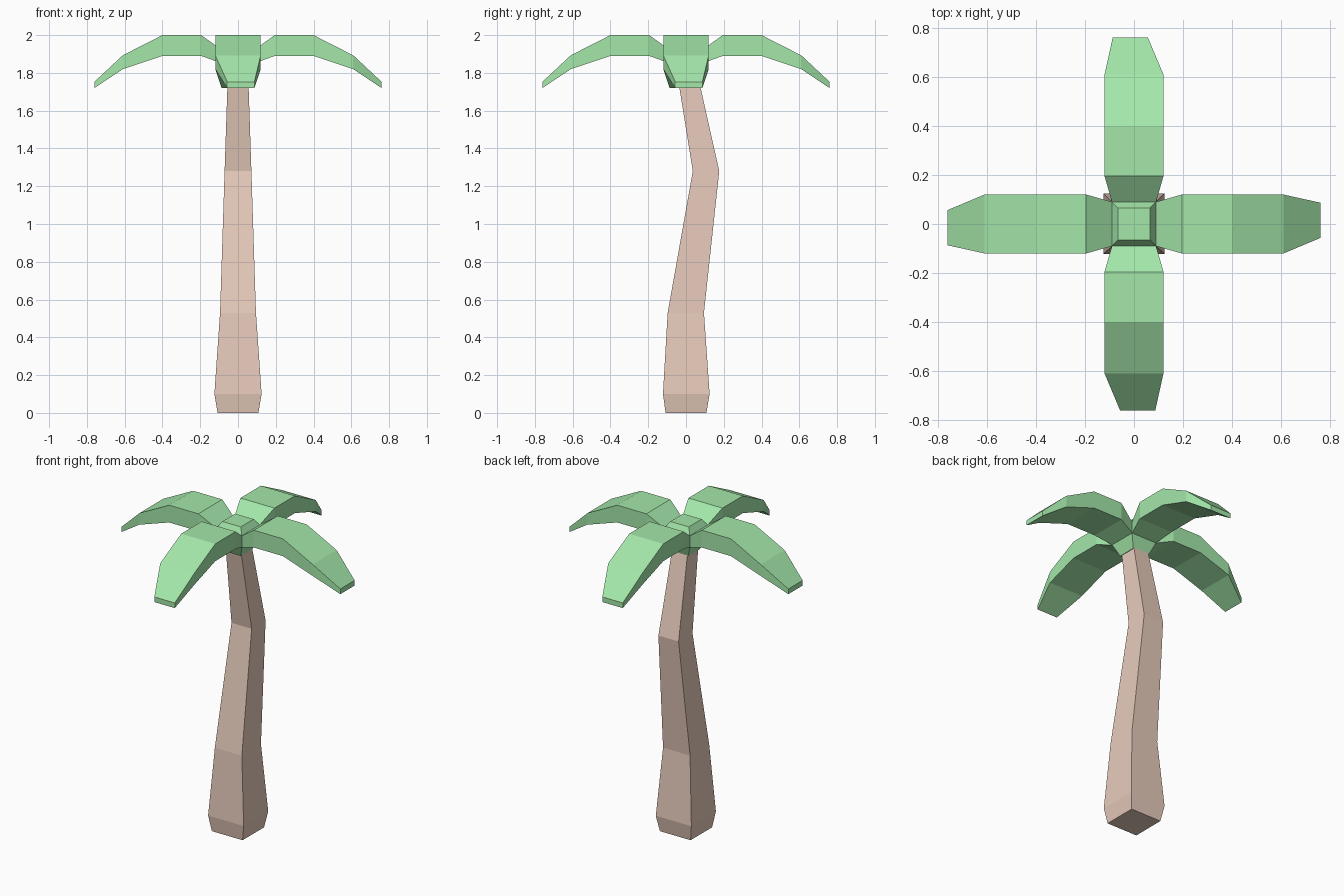
import bpy, bmesh
from math import pi
from mathutils import Matrix, Vector

if "Cube" in bpy.data.objects:
    bpy.data.objects.remove(bpy.data.objects["Cube"])


def loft(bm, rings, cap_start=True, cap_end=True):
    """Skin a series of four-sided rings."""
    vs = [[bm.verts.new(p) for p in r] for r in rings]
    for a, b in zip(vs, vs[1:]):
        for i in range(4):
            j = (i + 1) % 4
            bm.faces.new((a[i], a[j], b[j], b[i]))
    if cap_start:
        bm.faces.new(vs[0][::-1])
    if cap_end:
        bm.faces.new(vs[-1])


def level(z, hx, y0, y1):
    """Horizontal rectangle at height z."""
    return [Vector(p) for p in ((-hx, y0, z), (hx, y0, z), (hx, y1, z), (-hx, y1, z))]


def section(x, y0, y1, z0, z1):
    """Upright rectangle across a leaf at distance x."""
    return [Vector(p) for p in ((x, y0, z0), (x, y1, z0), (x, y1, z1), (x, y0, z1))]


def finish(bm, name, color):
    bmesh.ops.remove_doubles(bm, verts=bm.verts, dist=0.0005)
    bmesh.ops.recalc_face_normals(bm, faces=bm.faces)
    me = bpy.data.meshes.new(name)
    bm.to_mesh(me)
    bm.free()
    mat = bpy.data.materials.new(name)
    mat.diffuse_color = color
    mat.use_nodes = True
    mat.node_tree.nodes["Principled BSDF"].inputs["Base Color"].default_value = mat.diffuse_color
    me.materials.append(mat)
    bpy.context.collection.objects.link(bpy.data.objects.new(name, me))


# Trunk: bent, tapering square column
bm = bmesh.new()
loft(bm, [level(*r) for r in (
    (0.0, 0.108, -0.108, 0.108),
    (0.1, 0.125, -0.122, 0.125),
    (0.53, 0.095, -0.097, 0.095),
    (1.28, 0.071, 0.036, 0.176),
    (1.79, 0.054, -0.046, 0.062))])
finish(bm, "trunk", (0.80, 0.60, 0.50, 1))

# Crown: small hub with bevelled top and bottom, four drooping leaves
bm = bmesh.new()
Z0, Z1, H = 1.852, 1.925, 0.09
loft(bm, [level(1.775, 0.058, -0.055, 0.062), level(Z0, H, -H, H)], True, False)
loft(bm, [level(Z1, H, -H, H), level(1.965, 0.065, -0.065, 0.065)], False, True)
leaf = [section(*s) for s in (
    (H, -H, H, Z0, Z1),
    (0.195, -0.12, 0.12, 1.89, 2.0),
    (0.40, -0.12, 0.12, 1.89, 2.0),
    (0.61, -0.12, 0.12, 1.82, 1.893),
    (0.76, -0.057, 0.087, 1.72, 1.753))]
for k in range(4):
    rot = Matrix.Rotation(k * pi / 2, 3, 'Z')
    loft(bm, [[rot @ p for p in ring] for ring in leaf], False, True)
finish(bm, "palm_leaves", (0.37, 0.80, 0.40, 1))
